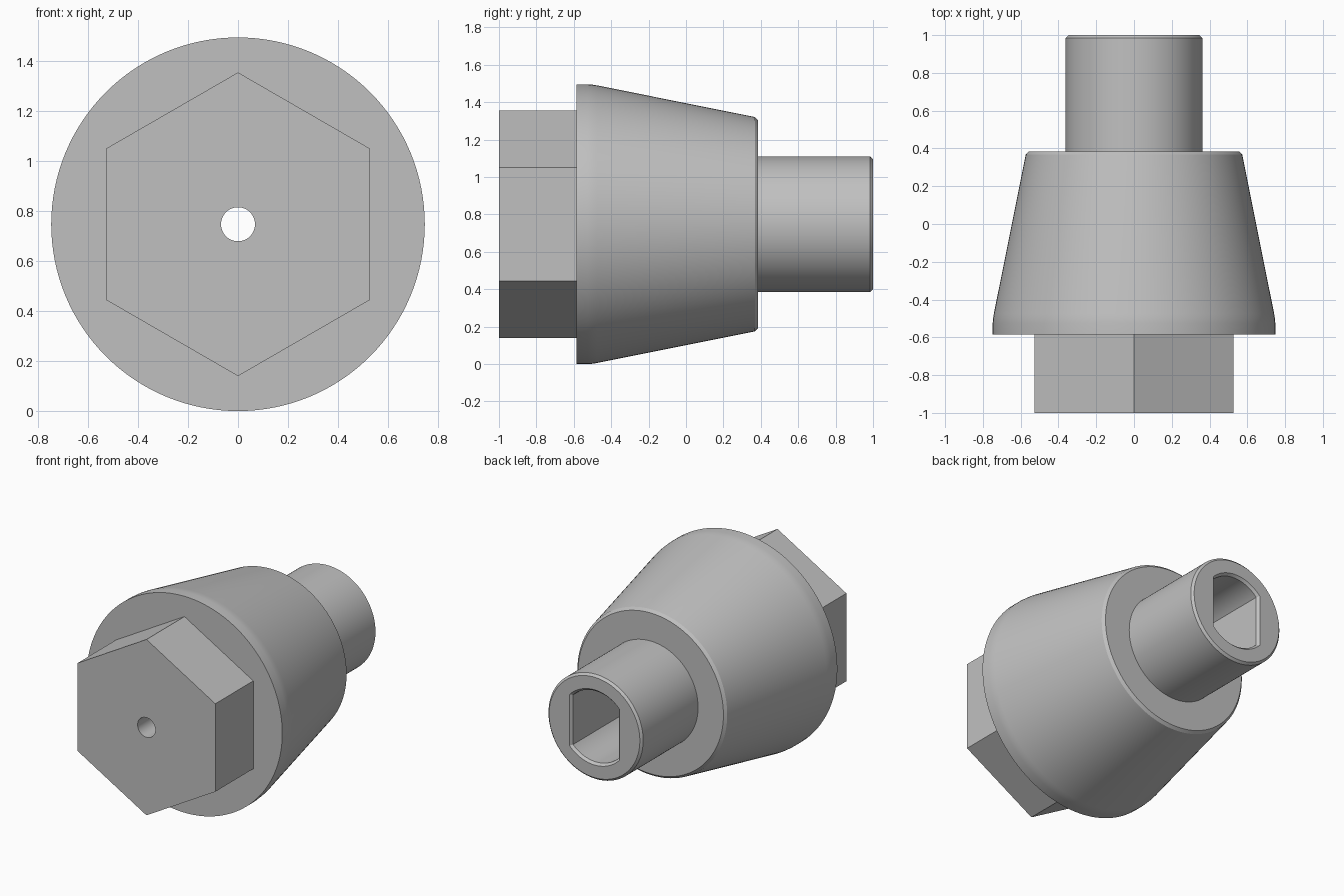
import bpy
import bmesh
from math import acos, cos, pi, radians, sin

cube = bpy.data.objects.get("Cube")
if cube:
    bpy.data.objects.remove(cube, do_unlink=True)

AXIS_Z = 0.748    # height of the turning axis, which runs along y
SEGMENTS = 128

grey = bpy.data.materials.new("plain grey")
grey.use_nodes = True
colour = (0.53, 0.53, 0.53, 1)
grey.diffuse_color = colour
for node in grey.node_tree.nodes:
    if node.type == "BSDF_PRINCIPLED":
        node.inputs["Base Color"].default_value = colour


def circle(r, sides=SEGMENTS):
    """Regular polygon with one corner straight up."""
    return [(r * sin(2 * pi * i / sides), r * cos(2 * pi * i / sides))
            for i in range(sides)]


def double_d(r, flat, steps=32):
    """Circle cut by two upright flats at x = +-flat."""
    a = acos(flat / r)
    arc = [a + (pi - 2 * a) * i / steps for i in range(steps + 1)]
    upper = [(r * cos(t), r * sin(t)) for t in arc]
    return upper + [(-x, -z) for x, z in upper]


def loft(name, sections):
    """Closed solid through (y, outline) sections along the axis."""
    bm = bmesh.new()
    rings = [[bm.verts.new((x, y, z + AXIS_Z)) for x, z in outline]
             for y, outline in sections]
    for a, b in zip(rings, rings[1:]):
        for i in range(len(a)):
            j = (i + 1) % len(a)
            bm.faces.new((a[i], a[j], b[j], b[i]))
    bm.faces.new(rings[0])
    bm.faces.new(rings[-1])
    bmesh.ops.recalc_face_normals(bm, faces=bm.faces[:])
    mesh = bpy.data.meshes.new(name)
    bm.to_mesh(mesh)
    bm.free()
    mesh.materials.append(grey)
    obj = bpy.data.objects.new(name, mesh)
    bpy.context.collection.objects.link(obj)
    return obj


def activate(obj):
    bpy.ops.object.select_all(action="DESELECT")
    obj.select_set(True)
    bpy.context.view_layer.objects.active = obj


def cut(obj, cutter):
    activate(obj)
    mod = obj.modifiers.new("cut", "BOOLEAN")
    mod.operation = "DIFFERENCE"
    mod.solver = "EXACT"
    mod.object = cutter
    bpy.ops.object.modifier_apply(modifier=mod.name)


# Hexagonal head at the front
hex_head = loft("hex_head", [(-1, circle(0.608, 6)), (-0.56, circle(0.608, 6))])

# Tapered hub and straight shaft, turned in one piece
profile = [(-0.585, 0.748), (-0.525, 0.748), (-0.50, 0.746), (-0.475, 0.742),
           (0.368, 0.573), (0.385, 0.556), (0.385, 0.362),
           (0.985, 0.362), (1, 0.347)]
hub = loft("tapered_hub_and_shaft", [(y, circle(r)) for y, r in profile])

# Socket with two flats and a chamfered mouth, and the small bore through the head
socket = loft("socket_cutter", [(1.05, double_d(0.26, 0.19)),
                                (1, double_d(0.26, 0.19)),
                                (0.983, double_d(0.245, 0.175)),
                                (0, double_d(0.245, 0.175))])
bore = loft("bore_cutter", [(-1.1, circle(0.068, 48)), (0.1, circle(0.068, 48))])
cut(hub, socket)
cut(hub, bore)
cut(hex_head, bore)
for cutter in (socket, bore):
    bpy.data.objects.remove(cutter, do_unlink=True)

for part in (hub, hex_head):
    activate(part)
    bpy.ops.object.shade_smooth_by_angle(angle=radians(25))
